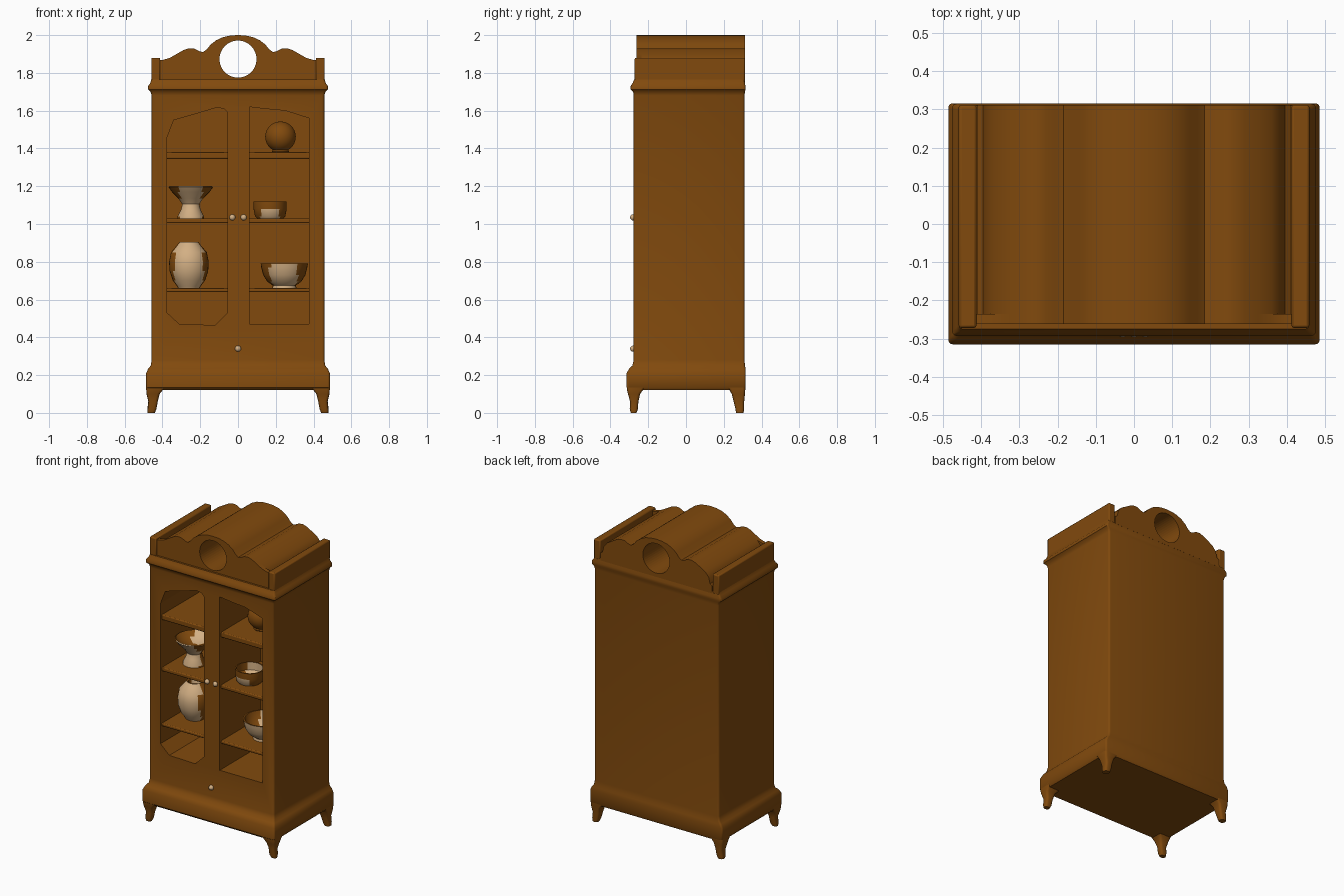
import bpy, bmesh, math

if "Cube" in bpy.data.objects:
    bpy.data.objects.remove(bpy.data.objects["Cube"])

def material(name, rgb):
    m = bpy.data.materials.new(name)
    m.diffuse_color = (*rgb, 1)
    m.use_nodes = True
    m.node_tree.nodes["Principled BSDF"].inputs["Base Color"].default_value = m.diffuse_color
    return m

WOOD = material("brown wood", (0.22, 0.068, 0.004))
CREAM = material("cream glaze", (0.65, 0.43, 0.23))

def finish(bm, name, mats=(WOOD,), smooth=True):
    bmesh.ops.recalc_face_normals(bm, faces=bm.faces)
    me = bpy.data.meshes.new(name)
    bm.to_mesh(me)
    bm.free()
    ob = bpy.data.objects.new(name, me)
    bpy.context.collection.objects.link(ob)
    for m in mats:
        me.materials.append(m)
    bpy.ops.object.select_all(action='DESELECT')
    ob.select_set(True)
    bpy.context.view_layer.objects.active = ob
    if smooth:
        bpy.ops.object.shade_smooth_by_angle(angle=math.radians(40))
    return ob

def loft(name, rings, **kw):
    """Join equal-length rings of points and cap both ends."""
    bm = bmesh.new()
    vs = [[bm.verts.new(p) for p in r] for r in rings]
    n = len(rings[0])
    for a, b in zip(vs, vs[1:]):
        for i in range(n):
            bm.faces.new((a[i], a[(i + 1) % n], b[(i + 1) % n], b[i]))
    bm.faces.new(vs[0])
    bm.faces.new(vs[-1])
    return finish(bm, name, **kw)

def prism(name, pts, y0, y1, **kw):
    """Front-view outline (x, z) extruded along y."""
    return loft(name, [[(x, y, z) for x, z in pts] for y in (y0, y1)], **kw)

def box(name, x0, x1, y0, y1, z0, z1, bevel=0.0):
    ob = prism(name, [(x0, z0), (x1, z0), (x1, z1), (x0, z1)], y0, y1)
    if bevel:
        mod = ob.modifiers.new("bevel", 'BEVEL')
        mod.width, mod.segments = bevel, 2
    return ob

def round_rect(x0, x1, y0, y1, z, r, seg=3):
    pts = []
    for k, (cx, cy) in enumerate([(x1 - r, y1 - r), (x0 + r, y1 - r), (x0 + r, y0 + r), (x1 - r, y0 + r)]):
        for i in range(seg + 1):
            a = math.pi / 2 * (k + i / seg)
            pts.append((cx + r * math.cos(a), cy + r * math.sin(a), z))
    return pts

def cut(ob, cutter):
    mod = ob.modifiers.new("cut", 'BOOLEAN')
    mod.object, mod.operation, mod.solver = cutter, 'DIFFERENCE', 'EXACT'
    cutter.hide_render = True
    bpy.ops.object.select_all(action='DESELECT')
    ob.select_set(True)
    bpy.context.view_layer.objects.active = ob
    bpy.ops.object.modifier_apply(modifier=mod.name)
    bpy.data.objects.remove(cutter)

def lathe(name, x, y, prof, glaze=None, n=32):
    """Turned vessel; glaze(face centre, normal) picks the cream faces."""
    ob = loft(name, [[(x + r * math.cos(2 * math.pi * i / n), y + r * math.sin(2 * math.pi * i / n), z)
                      for i in range(n)] for r, z in prof], mats=(WOOD, CREAM))
    for p in ob.data.polygons:
        if glaze and glaze(p.center, p.normal):
            p.material_index = 1
    return ob

# cabinet body with plinth and cornice moulding: (z, half width, front y, back y)
sections = [(0.12, .475, -.30, .31), (0.135, .486, -.315, .316), (0.21, .486, -.315, .316),
            (0.235, .475, -.30, .315), (0.25, .462, -.284, .312), (0.28, .457, -.277, .31),
            (1.68, .457, -.277, .31), (1.70, .463, -.28, .312), (1.712, .476, -.293, .315),
            (1.73, .476, -.293, .315), (1.745, .465, -.283, .312), (1.765, .459, -.275, .31)]
body = loft("cabinet_body", [round_rect(-h, h, f, b, z, 0.012) for z, h, f, b in sections])

# door openings
left = [(-.375, .53), (-.31, .47), (-.12, .465), (-.055, .53), (-.055, 1.59), (-.075, 1.61),
        (-.11, 1.617), (-.2, 1.59), (-.34, 1.55), (-.375, 1.46)]
right = [(.06, .47), (.375, .47), (.375, 1.56), (.25, 1.6), (.14, 1.61), (.06, 1.62)]
for pts in (left, right):
    cut(body, prism("opening_cutter", pts, -0.5, 0.15, smooth=False))

# shelves
for z0, z1 in ((.64, .66), (1.005, 1.03), (1.345, 1.38)):
    box("left_shelf", -.39, -.045, -.262, .16, z0, z1, 0.006)
    box("right_shelf", .05, .39, -.262, .16, z0, z1, 0.006)

# cornice crest: thin shaped front board and scrolled roof behind it, with a round hole through
arch = [(.205, 1.915), (.185, 1.91), (.165, 1.925), (.145, 1.95), (.115, 1.973),
        (.08, 1.989), (.04, 1.998)]
bump = [(.36, 1.88), (.325, 1.90), (.29, 1.92), (.26, 1.93), (.23, 1.928)]

def mirrored(half):
    return half + [(0, 2.0)] + [(-x, z) for x, z in reversed(half)]

front = prism("crest_front", mirrored([(.455, 1.75), (.455, 1.868), (.40, 1.868)] + bump + arch), -.262, -.235)
roof = prism("crest_roof", mirrored([(.41, 1.75), (.41, 1.80), (.395, 1.81), (.385, 1.85)] + bump + arch), -.24, .312)
for ob in (front, roof):
    circle = [(.098 * math.cos(2 * math.pi * i / 48), 1.873 + .098 * math.sin(2 * math.pi * i / 48)) for i in range(48)]
    cut(ob, prism("hole_cutter", circle, -0.5, 0.5, smooth=False))

# raised sides of the crest and curved legs
for s in (-1, 1):
    x0, x1 = sorted((s * .412, s * .459))
    box("crest_side", x0, x1, -.272, .312, 1.75, 1.88, 0.007)
    # leg rows: z, inner x, outer x, y from the outer end, y at the inner end
    for name, rows in (
        ("front_leg", [(0, .44, .478, -.292, -.262), (.02, .432, .478, -.298, -.255), (.06, .425, .474, -.296, -.252),
                       (.10, .415, .484, -.307, -.243), (.125, .395, .486, -.313, -.225), (.15, .37, .486, -.313, -.20)]),
        ("back_leg", [(0, .44, .48, .265, .305), (.02, .432, .48, .262, .307), (.06, .425, .475, .252, .308),
                      (.10, .415, .484, .242, .312), (.125, .395, .486, .228, .314), (.15, .37, .486, .20, .314)])):
        loft(name, [round_rect(*sorted((s * a, s * b)), c, d, z, 0.014) for z, a, b, c, d in rows])

# small door and drawer knobs
for x, z in ((-.03, 1.035), (.03, 1.035), (0, .34)):
    bm = bmesh.new()
    bmesh.ops.create_uvsphere(bm, u_segments=16, v_segments=10, radius=0.016)
    bmesh.ops.translate(bm, verts=bm.verts, vec=(x, -.28, z))
    finish(bm, "knob", mats=(CREAM,))

# crockery on the shelves
lathe("vase", -.26, -.08, [(.055, .655), (.062, .67), (.085, .70), (.102, .75), (.105, .80), (.095, .85),
                          (.065, .885), (.05, .905), (.04, .90), (.035, .87)],
      lambda c, n: n.y < -.35 and abs(c.x + .26) < .075)
lathe("pedestal_dish", -.25, -.10, [(.07, 1.025), (.07, 1.04), (.052, 1.075), (.045, 1.105), (.065, 1.135), (.10, 1.17),
                                   (.118, 1.195), (.112, 1.2), (.08, 1.17), (.02, 1.15)],
      lambda c, n: n.y < -.2 and -.31 < c.x < -.19)
lathe("small_bowl", .17, -.12, [(.065, 1.025), (.08, 1.04), (.088, 1.08), (.088, 1.12), (.08, 1.12), (.078, 1.07), (.05, 1.05)],
      lambda c, n: n.y < -.3 and .12 < c.x < .22 and c.z < 1.10)
lathe("large_bowl", .245, -.08, [(.065, .655), (.062, .675), (.09, .695), (.112, .73), (.122, .77), (.125, .79),
                                (.115, .79), (.10, .74), (.05, .70)],
      lambda c, n: n.y < -.3 and .17 < c.x < .31)
lathe("round_jar", .225, -.08, [(.04, 1.375), (.045, 1.385)] +
      [(.081 * math.sin(math.radians(a)), 1.462 - .081 * math.cos(math.radians(a))) for a in range(30, 180, 12)])
